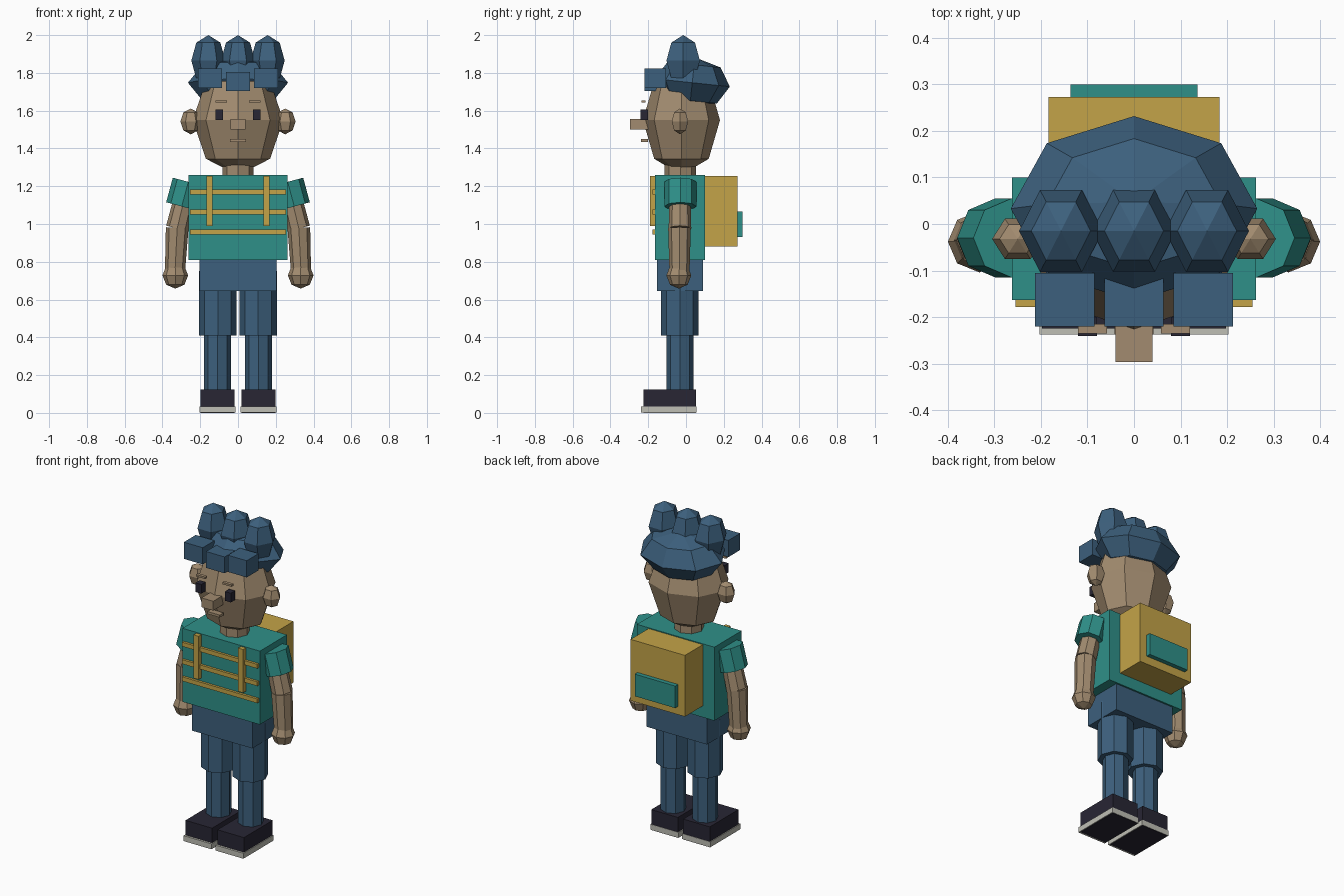
import bpy
import math
from mathutils import Matrix, Vector

if "Cube" in bpy.data.objects:
    bpy.data.objects.remove(bpy.data.objects["Cube"])


def mat(name, rgb):
    m = bpy.data.materials.new(name)
    m.diffuse_color = (*rgb, 1)
    m.use_nodes = True
    m.node_tree.nodes["Principled BSDF"].inputs["Base Color"].default_value = m.diffuse_color
    return m


SKIN = mat("skin tan", (0.36, 0.26, 0.16))
BLUE = mat("denim blue", (0.046, 0.117, 0.205))
TEAL = mat("shirt teal", (0.028, 0.28, 0.25))
GOLD = mat("pack yellow", (0.55, 0.37, 0.065))
DARK = mat("shoe dark", (0.021, 0.019, 0.034))
PALE = mat("sole grey", (0.52, 0.52, 0.46))


def finish(name, m, matrix):
    o = bpy.context.object
    o.name = name
    o.data.transform(matrix)
    o.data.materials.append(m)
    return o


def box(name, m, x, y, z):
    """Box from (min, max) pairs."""
    bpy.ops.mesh.primitive_cube_add(size=1)
    lo, hi = Vector((x[0], y[0], z[0])), Vector((x[1], y[1], z[1]))
    size = hi - lo
    return finish(name, m, Matrix.Translation((lo + hi) / 2) @ Matrix.Diagonal((*size, 1)))


def ball(name, m, c, r, segs=8, tilt=0.0):
    """Four-ring sphere with a vertex on the y axis."""
    bpy.ops.mesh.primitive_uv_sphere_add(segments=segs, ring_count=4, radius=1)
    turn = Matrix.Rotation(math.pi / 2, 4, 'Z')
    return finish(name, m, Matrix.Translation(c) @ Matrix.Rotation(tilt, 4, 'X')
                  @ Matrix.Diagonal((*r, 1)) @ turn)


def limb(name, m, a, b, ra, rb):
    """Eight-sided tapered tube from a (radius ra) to b (radius rb)."""
    a, b = Vector(a), Vector(b)
    d = a - b
    bpy.ops.mesh.primitive_cone_add(vertices=8, radius1=rb, radius2=ra, depth=d.length)
    lean = Matrix.Rotation(math.atan2(d.x, d.z), 4, 'Y')
    return finish(name, m, Matrix.Translation((a + b) / 2) @ lean)


def span(s, a, b):
    return tuple(sorted((s * a, s * b)))


# Torso, hips and neck
box("torso", TEAL, (-0.262, 0.262), (-0.163, 0.10), (0.81, 1.26))
box("hips", BLUE, (-0.205, 0.238 - 0.034), (-0.153, 0.09), (0.645, 0.81))
limb("neck", SKIN, (0, -0.03, 1.33), (0, -0.03, 1.25), 0.083, 0.083)

# Shirt stripes
for i, z in enumerate((0.945, 1.05, 1.157)):
    box(f"stripe_{i}", GOLD, (-0.255, 0.255), (-0.178, -0.16), (z, z + 0.026))

# Backpack
box("backpack", GOLD, (-0.184, 0.184), (0.09, 0.273), (0.88, 1.255))
box("backpack_pocket", TEAL, (-0.137, 0.137), (0.26, 0.30), (0.93, 1.065))

# Head and face
ball("head", SKIN, (0, -0.024, 1.55), (0.24, 0.204, 0.29))
box("nose", SKIN, (-0.04, 0.04), (-0.297, -0.2), (1.5, 1.557))
box("mouth", SKIN, (-0.042, 0.042), (-0.237, -0.2), (1.435, 1.45))

# Hair cap, with top buns and fringe blocks
ball("hair_cap", BLUE, (0, 0.033, 1.748), (0.265, 0.2, 0.135), tilt=-math.radians(6))
for i, x in enumerate((-0.157, 0, 0.157)):
    ball(f"hair_bun_{i}", BLUE, (x, -0.015, 1.865), (0.09, 0.102, 0.135), 6)
box("fringe_middle", BLUE, (-0.063, 0.063), (-0.22, -0.1), (1.705, 1.805))

for s, side in ((-1, "left"), (1, "right")):
    # Side fringe, ear, eye and brow
    box(f"fringe_{side}", BLUE, span(s, 0.085, 0.213), (-0.22, -0.105), (1.72, 1.822))
    ball(f"ear_{side}", SKIN, (s * 0.25, -0.032, 1.543), (0.055, 0.05, 0.068), 6)
    box(f"eye_{side}", DARK, span(s, 0.08, 0.12), (-0.241, -0.2), (1.55, 1.606))
    box(f"brow_{side}", SKIN, span(s, 0.058, 0.12), (-0.235, -0.215), (1.643, 1.655))
    # Pack strap over the chest
    box(f"strap_{side}", GOLD, span(s, 0.134, 0.168), (-0.19, -0.15), (0.99, 1.255))
    # Arm
    limb(f"sleeve_{side}", TEAL, (s * 0.263, -0.03, 1.223), (s * 0.298, -0.03, 1.093), 0.085, 0.085)
    limb(f"upper_arm_{side}", SKIN, (s * 0.285, -0.032, 1.13), (s * 0.322, -0.032, 0.977), 0.056, 0.06)
    limb(f"forearm_{side}", SKIN, (s * 0.322, -0.033, 0.98), (s * 0.334, -0.036, 0.74), 0.06, 0.053)
    ball(f"hand_{side}", SKIN, (s * 0.332, -0.038, 0.728), (0.068, 0.066, 0.07), 8)
    # Leg
    limb(f"thigh_{side}", BLUE, (s * 0.107, -0.033, 0.75), (s * 0.107, -0.033, 0.41), 0.1, 0.1)
    limb(f"shin_{side}", BLUE, (s * 0.108, -0.032, 0.45), (s * 0.108, -0.032, 0.1), 0.072, 0.072)
    # Shoe with its sole rim
    box(f"shoe_{side}", DARK, span(s, 0.018, 0.198), (-0.225, 0.053), (0, 0.125))
    box(f"sole_{side}", PALE, span(s, 0.013, 0.203), (-0.238, 0.055), (0.002, 0.035))
